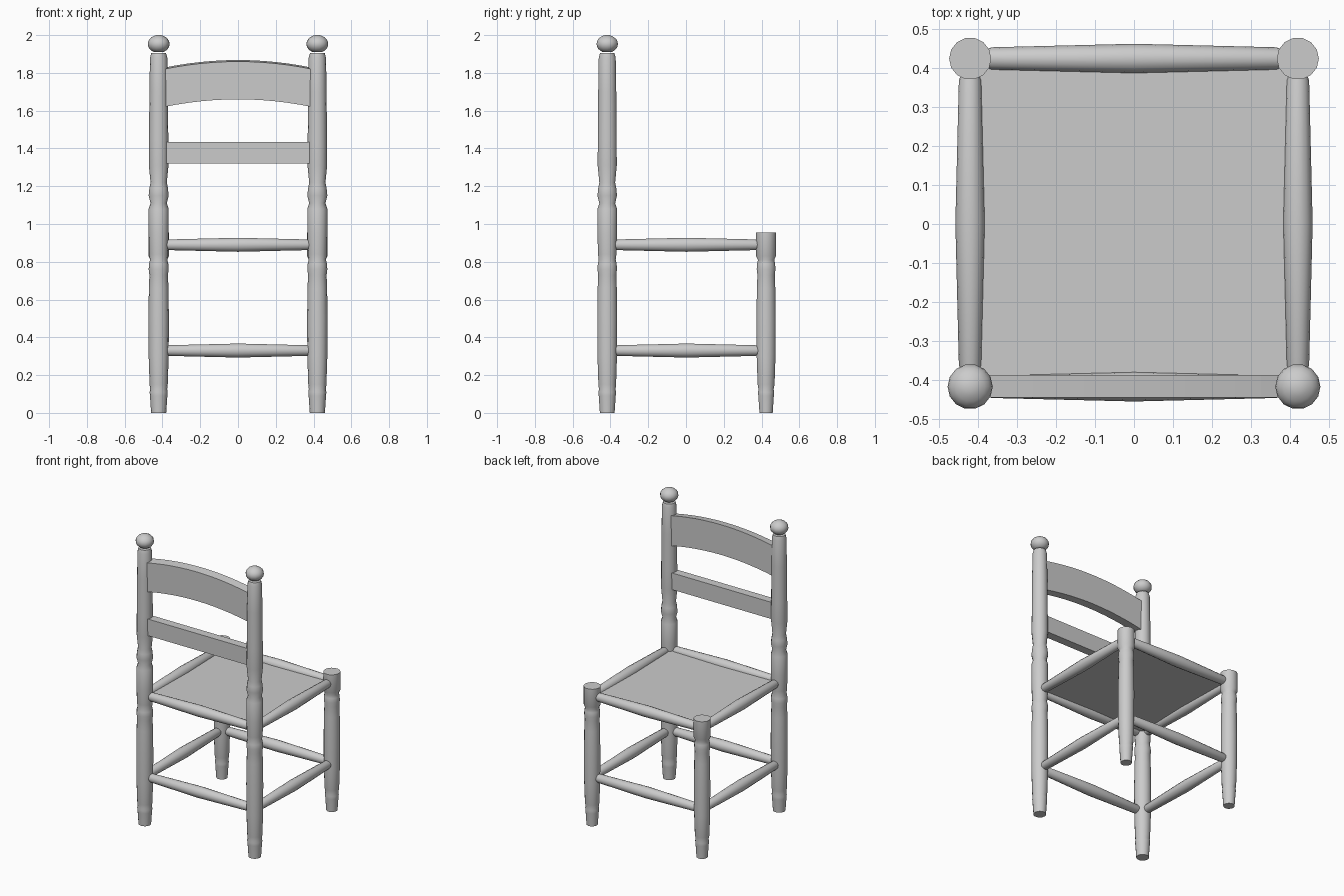
import bpy
import bmesh
import math
from mathutils import Vector

if "Cube" in bpy.data.objects:
    bpy.data.objects.remove(bpy.data.objects["Cube"])

# Single plain grey finish
grey = bpy.data.materials.new("plain_grey")
grey.use_nodes = True
COLOUR = (0.6, 0.6, 0.6, 1)
grey.diffuse_color = COLOUR
grey.node_tree.nodes["Principled BSDF"].inputs["Base Color"].default_value = COLOUR

POST_X, FRONT_Y, BACK_Y = 0.42, -0.417, 0.424
SEAT_Z, LOW_Z = 0.89, 0.33


def finish(name, bm, smooth=True):
    bmesh.ops.recalc_face_normals(bm, faces=bm.faces)
    mesh = bpy.data.meshes.new(name)
    bm.to_mesh(mesh)
    bm.free()
    mesh.materials.append(grey)
    obj = bpy.data.objects.new(name, mesh)
    bpy.context.collection.objects.link(obj)
    if smooth:
        bpy.ops.object.select_all(action="DESELECT")
        obj.select_set(True)
        bpy.context.view_layer.objects.active = obj
        bpy.ops.object.shade_smooth_by_angle(angle=math.radians(40))
    return obj


def turned(name, start, axis, profile, sides=14):
    """Lathe a (distance, radius) profile along an axis, with capped ends."""
    bm = bmesh.new()
    turn = Vector(axis).to_track_quat("Z", "Y")
    rings = []
    for d, r in profile:
        ring = []
        for i in range(sides):
            a = math.tau * i / sides
            p = turn @ Vector((r * math.cos(a), r * math.sin(a), d))
            ring.append(bm.verts.new(Vector(start) + p))
        rings.append(ring)
    for low, high in zip(rings, rings[1:]):
        for i in range(sides):
            j = (i + 1) % sides
            bm.faces.new((low[i], low[j], high[j], high[i]))
    bm.faces.new(rings[0])
    bm.faces.new(rings[-1])
    return finish(name, bm)


def slat(name, z_low, z_high, rise, steps=12):
    """Board between the tall posts, its edges arched by rise."""
    bm = bmesh.new()
    half = 0.39
    xs = [half * (2 * i / steps - 1) for i in range(steps + 1)]
    arch = [rise * (1 - (x / half) ** 2) for x in xs]
    outline = [(x, z_low + a) for x, a in zip(xs, arch)]
    outline += [(x, z_high + a) for x, a in reversed(list(zip(xs, arch)))]
    face = bm.faces.new([bm.verts.new((x, -0.445, z)) for x, z in outline])
    moved = bmesh.ops.extrude_face_region(bm, geom=[face])["geom"]
    verts = [v for v in moved if isinstance(v, bmesh.types.BMVert)]
    bmesh.ops.translate(bm, verts=verts, vec=(0, 0.058, 0))
    # Upper edge of an arched board slopes gently up to its rear
    if rise:
        for v in verts:
            if v.co.z > z_low + rise + 0.05:
                v.co.z += 0.008
    return finish(name, bm, smooth=False)


# Turned profiles shared by the posts
foot = [(0, 0.040), (0.09, 0.046), (0.11, 0.048), (0.125, 0.045), (0.15, 0.048),
        (0.30, 0.053), (0.50, 0.054), (0.66, 0.052), (0.73, 0.049),
        (0.76, 0.053), (0.79, 0.051), (0.81, 0.046)]
tall = foot + [(0.84, 0.050), (0.95, 0.053), (1.08, 0.053), (1.11, 0.043),
               (1.15, 0.053), (1.19, 0.049), (1.22, 0.043), (1.31, 0.052),
               (1.45, 0.051), (1.70, 0.049), (1.88, 0.046), (1.905, 0.039)]
short = [(z, r - 0.004 if z < 0.13 else r - 0.002) for z, r in foot]
short += [(0.83, 0.054), (0.955, 0.054)]

# Flattened ball finial at the top of each tall post
finial = [(1.953 - 0.047 * math.cos(a), 0.058 * math.sin(a))
          for a in (math.pi * (i + 1.5) / 11 for i in range(9))]
finial.append((2.0, 0.012))

for side, sx in (("left", 1), ("right", -1)):
    turned(f"{side}_tall_post", (sx * POST_X, FRONT_Y, 0), (0, 0, 1), tall)
    turned(f"{side}_finial", (sx * POST_X, FRONT_Y, 0), (0, 0, 1), finial)
    turned(f"{side}_short_post", (sx * POST_X, BACK_Y, 0), (0, 0, 1), short)

# Rails that swell in the middle, on all four sides at two heights
rail = [(0, 0.020), (0.045, 0.025), (0.055, 0.029), (0.42, 0.038),
        (0.785, 0.029), (0.795, 0.025), (0.84, 0.020)]
for level, z in (("seat", SEAT_Z), ("lower", LOW_Z)):
    turned(f"{level}_rail_front", (-POST_X, FRONT_Y, z), (1, 0, 0), rail)
    turned(f"{level}_rail_back", (-POST_X, BACK_Y, z), (1, 0, 0), rail)
    for side, sx in (("left", 1), ("right", -1)):
        turned(f"{level}_rail_{side}", (sx * POST_X, FRONT_Y, z), (0, 1, 0), rail)

# Thin seat panel held between the rails
bm = bmesh.new()
bmesh.ops.create_cube(bm, size=1)
bmesh.ops.scale(bm, vec=(0.82, 0.82, 0.008), verts=bm.verts)
bmesh.ops.translate(bm, vec=(0, 0.003, SEAT_Z), verts=bm.verts)
finish("seat", bm, smooth=False)

# Cross boards between the tall posts
slat("arched_slat", 1.62, 1.82, 0.04)
slat("straight_slat", 1.32, 1.435, 0)
